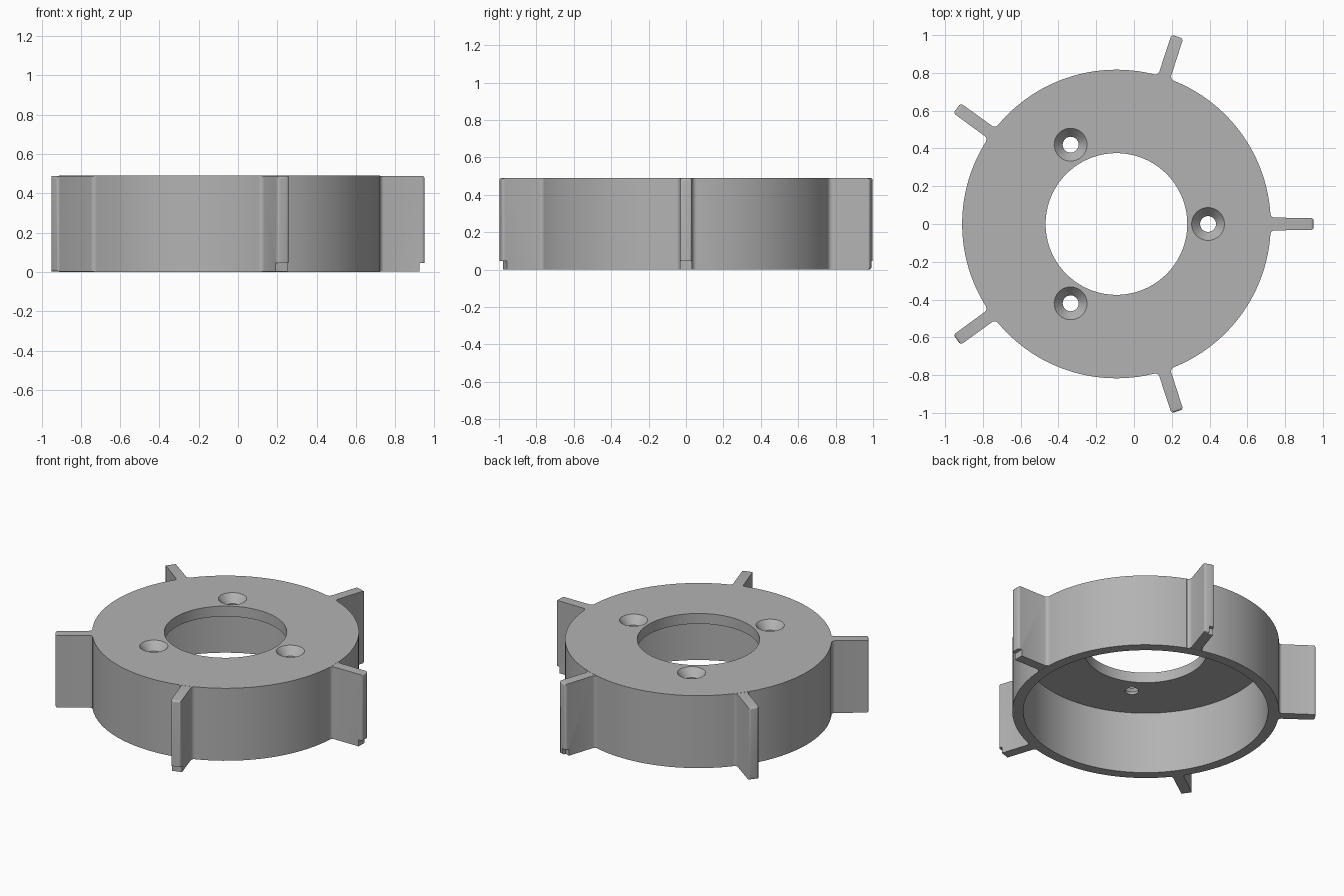
import bpy, bmesh
from math import cos, sin, pi, radians
from mathutils import Matrix, Vector

cube = bpy.data.objects.get("Cube")
if cube:
    bpy.data.objects.remove(cube, do_unlink=True)

CENTRE = Matrix.Translation((-0.093, 0, 0))
HEIGHT = 0.49

grey = bpy.data.materials.new("plain grey")
grey.use_nodes = True
grey.diffuse_color = (0.45, 0.45, 0.45, 1)
grey.node_tree.nodes["Principled BSDF"].inputs["Base Color"].default_value = grey.diffuse_color


def make(name, bm, matrix):
    bmesh.ops.recalc_face_normals(bm, faces=bm.faces)
    mesh = bpy.data.meshes.new(name)
    bm.to_mesh(mesh)
    bm.free()
    mesh.transform(matrix)
    mesh.materials.append(grey)
    ob = bpy.data.objects.new(name, mesh)
    bpy.context.collection.objects.link(ob)
    return ob


def lathe(name, profile, steps, matrix):
    bm = bmesh.new()
    verts = [bm.verts.new((r, 0, z)) for r, z in profile]
    edges = [bm.edges.new((a, b)) for a, b in zip(verts, verts[1:] + verts[:1])]
    bmesh.ops.spin(bm, geom=verts + edges, cent=(0, 0, 0), axis=(0, 0, 1),
                   angle=2 * pi, steps=steps)
    bmesh.ops.remove_doubles(bm, verts=bm.verts, dist=1e-5)
    bmesh.ops.dissolve_degenerate(bm, edges=bm.edges, dist=1e-5)
    return make(name, bm, matrix)


def activate(ob):
    bpy.ops.object.select_all(action='DESELECT')
    ob.select_set(True)
    bpy.context.view_layer.objects.active = ob


def cut(ob, cutter):
    activate(ob)
    mod = ob.modifiers.new("cut", 'BOOLEAN')
    mod.operation = 'DIFFERENCE'
    mod.solver = 'EXACT'
    mod.object = cutter
    bpy.ops.object.modifier_apply(modifier=mod.name)
    bpy.data.objects.remove(cutter, do_unlink=True)


def smooth(ob):
    activate(ob)
    bpy.ops.object.shade_smooth_by_angle(angle=radians(30))


# Hub: open-bottomed drum with a large central hole
hub = lathe("hub", [(0.375, 0.42), (0.375, HEIGHT), (0.817, HEIGHT),
                    (0.817, 0), (0.75, 0), (0.75, 0.42)], 128, CENTRE)

# Three countersunk screw holes
for i in range(3):
    place = CENTRE @ Matrix.Rotation(i * 2 * pi / 3, 4, 'Z') @ Matrix.Translation((0.485, 0, 0))
    cutter = lathe("hole_cutter", [(0, 0.38), (0.042, 0.38), (0.042, 0.437),
                                   (0.087, HEIGHT), (0.087, 0.53), (0, 0.53)], 40, place)
    cut(hub, cutter)
smooth(hub)


# Fins: bars with a flared root and rounded edges
def fin(name, place):
    half, fillet, root = 0.0325, 0.025, 0.815
    side = [(0.78, half + fillet)]
    for k in range(6):
        a = k * pi / 12
        side.append((root + fillet * (1 - cos(a)), half + fillet * (1 - sin(a))))
    side.append((1.043, half))
    outline = side + [(x, -y) for x, y in reversed(side)]
    bm = bmesh.new()
    base = bm.faces.new([bm.verts.new((x, y, 0.001)) for x, y in outline])
    top = bmesh.ops.extrude_face_region(bm, geom=[base])["geom"]
    bmesh.ops.translate(bm, vec=(0, 0, HEIGHT - 0.002),
                        verts=[v for v in top if isinstance(v, bmesh.types.BMVert)])
    bmesh.ops.recalc_face_normals(bm, faces=bm.faces)
    edges = [e for e in bm.edges if e.calc_face_angle(0) > radians(40)
             and all(v.co.x > 0.838 for v in e.verts)]
    bmesh.ops.bevel(bm, geom=edges, offset=0.014, segments=4, profile=0.5, affect='EDGES')
    return make(name, bm, place)


# Small step in the lower outer corner of a fin
def notch(ob, place, y_min):
    bm = bmesh.new()
    size = Vector((0.1, 0.1 - y_min, 0.145))
    corner = Vector((1.018, y_min, -0.1))
    bmesh.ops.create_cube(bm, size=1, matrix=Matrix.Translation(corner + size / 2)
                          @ Matrix.Diagonal((*size, 1)))
    cut(ob, make("notch_cutter", bm, place))


notches = {0: -0.1, 1: 0.0, 4: -0.1}
for i in range(5):
    place = CENTRE @ Matrix.Rotation(i * 2 * pi / 5, 4, 'Z')
    ob = fin(f"fin_{i + 1}", place)
    if i in notches:
        notch(ob, place, notches[i])
    smooth(ob)
